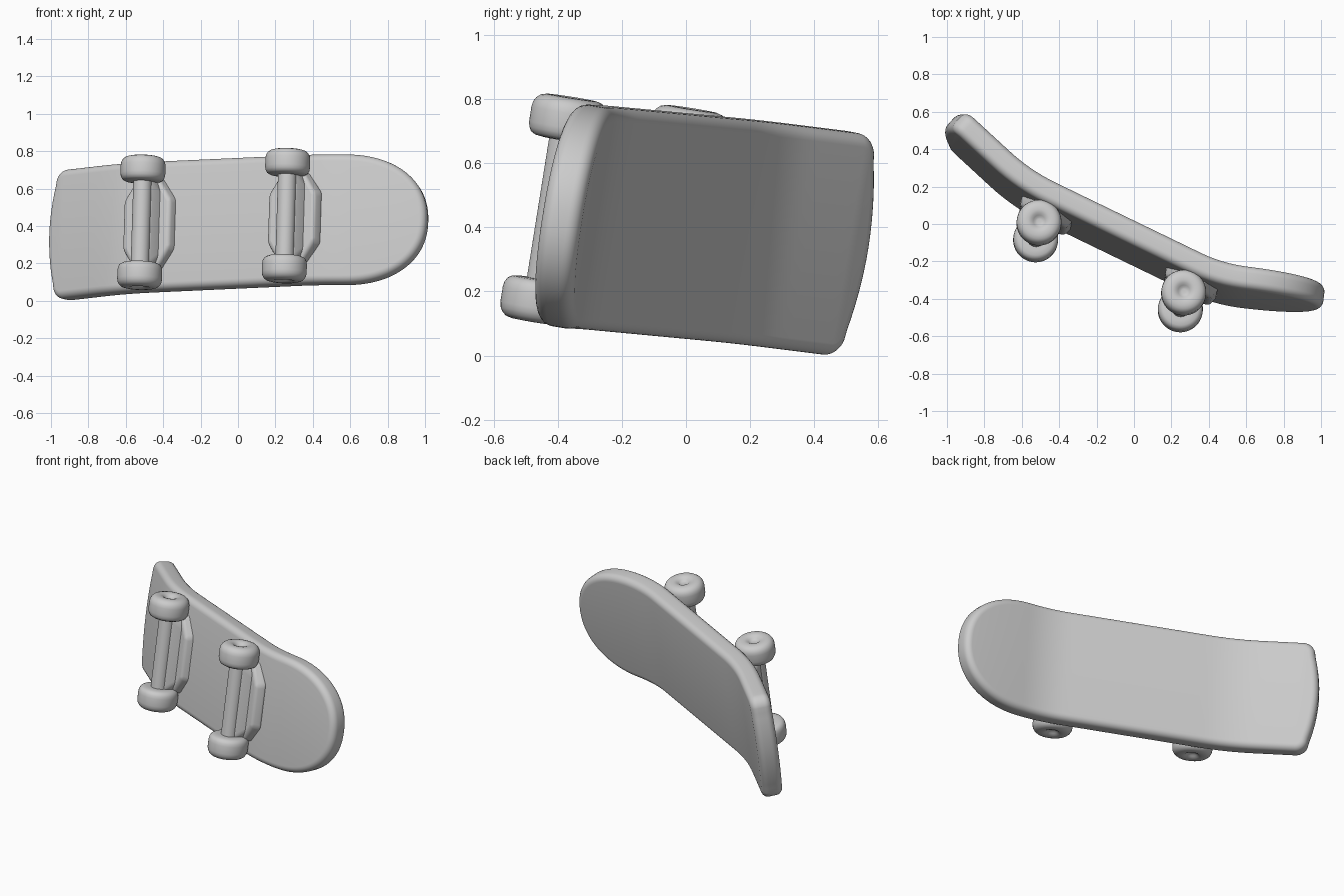
import bpy, bmesh
from math import sin, cos, pi, radians
from mathutils import Matrix, Vector

if "Cube" in bpy.data.objects:
    bpy.data.objects.remove(bpy.data.objects["Cube"])

# Board frame: X along the deck, Y across, Z out of the riding face; origin between the axles
L = Vector((0.899, -0.435, 0.041)).normalized()
W = Vector((0.025, 0.16, 0.986))
W = (W - L * W.dot(L)).normalized()
N = W.cross(L)
ORIGIN = Vector((-0.13, -0.225, 0.4375))
FRAME = Matrix.Translation(ORIGIN) @ Matrix((L, -W, N)).transposed().to_4x4()


def finish(name, bm, angle=35, bevel=0):
    bmesh.ops.remove_doubles(bm, verts=bm.verts, dist=1e-5)
    bmesh.ops.recalc_face_normals(bm, faces=bm.faces)
    me = bpy.data.meshes.new(name)
    bm.to_mesh(me)
    bm.free()
    ob = bpy.data.objects.new(name, me)
    bpy.context.collection.objects.link(ob)
    ob.matrix_world = FRAME
    if bevel:
        m = ob.modifiers.new("bevel", 'BEVEL')
        m.width, m.segments, m.limit_method = bevel, 4, 'ANGLE'
        m.angle_limit = radians(20)
    bpy.ops.object.select_all(action='DESELECT')
    ob.select_set(True)
    bpy.context.view_layer.objects.active = ob
    bpy.ops.object.shade_smooth_by_angle(angle=radians(angle))
    return ob


def bridge(bm, rings):
    for a, b in zip(rings, rings[1:]):
        for i in range(len(a)):
            j = (i + 1) % len(a)
            bm.faces.new((a[i], a[j], b[j], b[i]))


def kick(s, t):
    """Bend a flat deck point (s along, t from mid-thickness) into the kicked profile."""
    sign = 1 if s > 0 else -1
    b0, b1, th = (0.42, 0.70, radians(19)) if s > 0 else (0.44, 0.76, radians(17))
    d = abs(s)
    if d < b0:
        return s, t
    r = (b1 - b0) / th
    phi = min((d - b0) / r, th)
    rest = max(d - b1, 0)
    x = b0 + r * sin(phi) + rest * cos(phi) - t * sin(phi)
    z = r * (1 - cos(phi)) + rest * sin(phi) + t * cos(phi)
    return sign * x, z


# Deck outline, half: square rounded tail, straight side, elliptic nose
HALF, TAIL, NOSE, START = 0.35, -1.125, 1.13, 0.68
half = [(TAIL + 0.045 * (y / 0.29) ** 2, y) for y in (0.04, 0.09, 0.14, 0.19, 0.23, 0.265)]
corner = 0.075
for k in range(9):
    a = radians(17 + k * 73 / 8)
    half.append((TAIL + 0.04 + corner - corner * cos(a - 0.0), HALF - corner + corner * sin(a)))
half += [(-0.98 + i * (START + 0.98) / 40, HALF) for i in range(41)]
for k in range(1, 32):
    a = pi / 2 * k / 32
    half.append((START + (NOSE - START) * sin(a) ** (2 / 2.2), HALF * cos(a) ** (2 / 2.2)))
outline = [Vector(p) for p in half] + [Vector((NOSE, 0))]
outline += [Vector((x, -y)) for x, y in reversed(half)] + [Vector((TAIL, 0))]

# Deck: rounded rim rings, capped by strips across the width
T, R = 0.0625, 0.04
rim = []
for k in range(7):
    a = pi / 2 * k / 6
    rim.append((R - R * sin(a), -T + R - R * cos(a)))
rim += [(i, -t) for i, t in reversed(rim)]
bm = bmesh.new()
rings, n = [], len(outline)
for inset, t in rim:
    ring = []
    for i, p in enumerate(outline):
        d = (outline[(i + 1) % n] - outline[i - 1]).normalized()
        q = p + Vector((d.y, -d.x)) * inset
        x, z = kick(q.x, t)
        ring.append(bm.verts.new((x, q.y, z + 0.105 + T)))
    rings.append(ring)
bridge(bm, rings)
for ring in (rings[0], rings[-1]):
    m = len(half)
    for i in range(m - 1):
        bm.faces.new((ring[i], ring[i + 1], ring[n - 3 - i], ring[n - 2 - i]))
    bm.faces.new((ring[n - 1], ring[0], ring[n - 2]))
    bm.faces.new((ring[m - 1], ring[m], ring[m + 1]))
finish("deck", bm, 60)


def lathe(name, x, profile, steps=48):
    bm = bmesh.new()
    rings = [[bm.verts.new((x + r * cos(2 * pi * k / steps), y, r * sin(2 * pi * k / steps)))
              for k in range(steps)] for r, y in profile]
    bridge(bm, rings)
    bm.faces.new(rings[0])
    bm.faces.new(rings[-1])
    return finish(name, bm, 50)


def frustum(name, x, levels, bevel):
    """Stack of octagons: (z, half length, half width at the ends, half width at the middle, mid length)."""
    bm = bmesh.new()
    rings = []
    for z, a, w, wm, am in levels:
        pts = [(a, -w), (a, w), (am, wm), (-am, wm), (-a, w), (-a, -w), (-am, -wm), (am, -wm)]
        rings.append([bm.verts.new((x + px, py, z)) for px, py in pts])
    bridge(bm, rings)
    bm.faces.new(rings[0])
    bm.faces.new(rings[-1])
    return finish(name, bm, 50, bevel)


WHEEL = [(0.012, 0.332), (0.022, 0.334), (0.032, 0.342), (0.045, 0.351), (0.06, 0.355),
         (0.08, 0.354), (0.097, 0.349), (0.109, 0.339), (0.117, 0.325), (0.12, 0.308),
         (0.12, 0.262), (0.117, 0.245), (0.109, 0.231), (0.095, 0.223), (0.07, 0.22), (0.03, 0.22)]

# Trucks: base plate, hanger, axle and two wheels each
for end, x in (("tail", -0.43), ("nose", 0.43)):
    frustum(end + "_base_plate", x, [(0.125, 0.155, 0.14, 0.25, 0.075),
                                     (0.06, 0.135, 0.125, 0.24, 0.065)], 0.018)
    frustum(end + "_hanger", x, [(0.08, 0.085, 0.16, 0.24, 0.055),
                                 (0.0, 0.05, 0.22, 0.24, 0.045)], 0.012)
    lathe(end + "_axle", x, [(0.05, -0.25), (0.05, 0.25)])
    for side, s in (("left", 1), ("right", -1)):
        lathe(f"{end}_{side}_wheel", x, [(r, s * y) for r, y in WHEEL])
